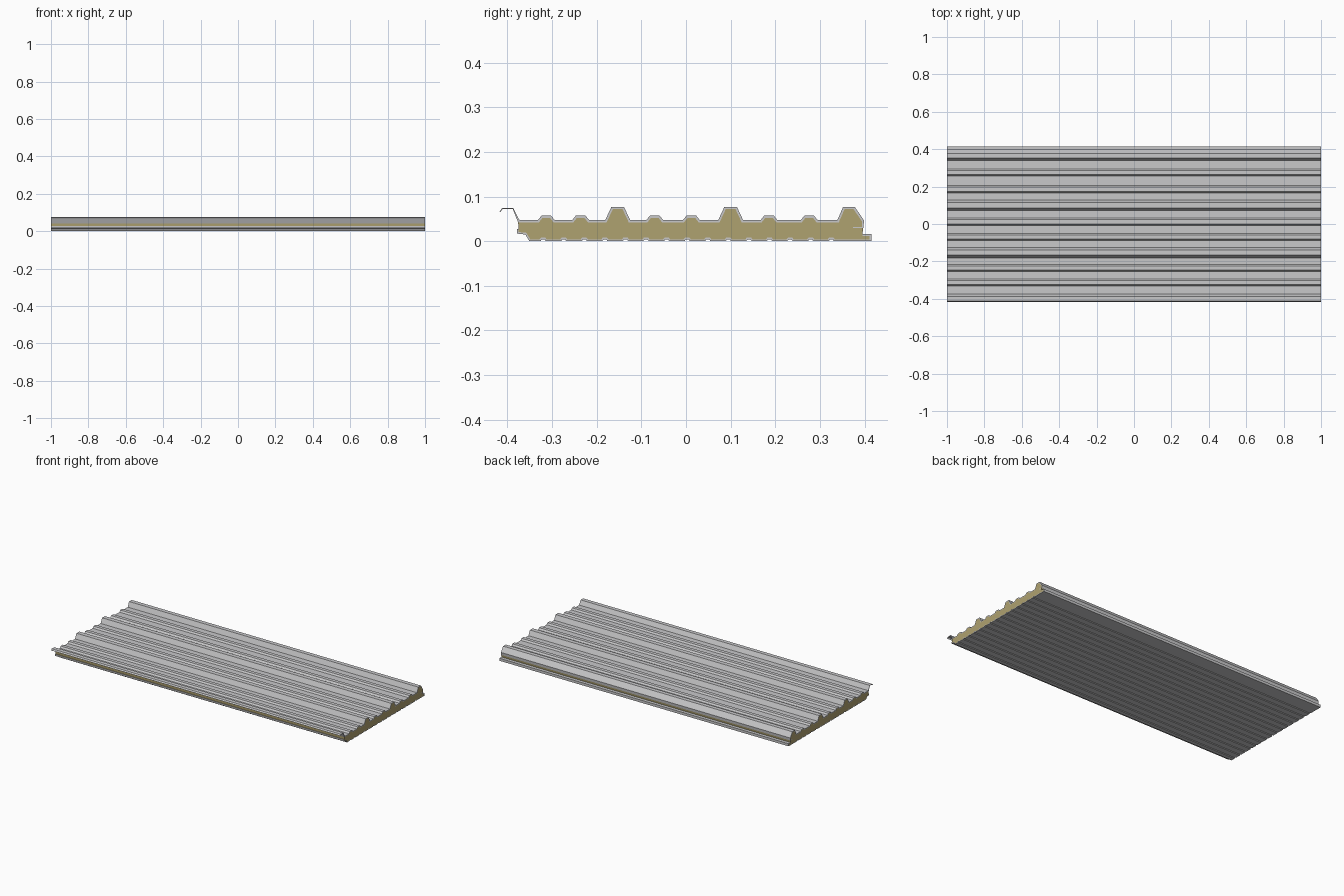
import bpy
import bmesh
from mathutils import Vector

if "Cube" in bpy.data.objects:
    bpy.data.objects.remove(bpy.data.objects["Cube"])

LENGTH = 2.0


def material(name, rgb):
    m = bpy.data.materials.new(name)
    m.diffuse_color = (*rgb, 1)
    m.use_nodes = True
    m.node_tree.nodes["Principled BSDF"].inputs["Base Color"].default_value = m.diffuse_color
    return m


steel = material("light grey steel", (0.58, 0.58, 0.59))
foam = material("tan foam", (0.43, 0.36, 0.16))


def offset(path, thick, side):
    """Mitred parallel of an open (y, z) path; side +1 is left, -1 is right."""
    pts = [Vector(p) for p in path]
    result = []
    for i, p in enumerate(pts):
        normals = []
        for a, b in ((i - 1, i), (i, i + 1)):
            if a >= 0 and b < len(pts):
                d = (pts[b] - pts[a]).normalized()
                normals.append(Vector((-d.y, d.x)) * side)
        n = sum(normals, Vector((0, 0))).normalized()
        result.append(p + n * thick[i] / max(n.dot(normals[0]), 0.4))
    return result


def build(name, outline, mat, strip=False):
    """Extrude a closed (y, z) outline along x; strips get quad end caps."""
    bm = bmesh.new()
    left, right = [[bm.verts.new((x, p[0], p[1])) for p in outline]
                   for x in (-LENGTH / 2, LENGTH / 2)]
    n = len(outline)
    for i in range(n):
        j = (i + 1) % n
        bm.faces.new((left[i], left[j], right[j], right[i]))
    for ring in (left, right):
        if strip:
            for i in range(n // 2 - 1):
                bm.faces.new((ring[i], ring[i + 1], ring[n - 2 - i], ring[n - 1 - i]))
        else:
            bm.faces.new(ring)
    bmesh.ops.recalc_face_normals(bm, faces=bm.faces)
    mesh = bpy.data.meshes.new(name)
    bm.to_mesh(mesh)
    bm.free()
    mesh.materials.append(mat)
    obj = bpy.data.objects.new(name, mesh)
    bpy.context.collection.objects.link(obj)


def rib(path, centre, base, top, low, high):
    path += [(centre - base, low), (centre - top, high),
             (centre + top, high), (centre + base, low)]


# Top sheet: overlapping edge, small and large ribs, folded side joint
PAN = 0.047
top = [(-0.418, 0.066), (-0.412, 0.074), (-0.387, 0.074), (-0.373, PAN)]
for centre, large in ((-0.313, 0), (-0.236, 0), (-0.153, 1), (-0.07, 0),
                      (0.012, 0), (0.1, 1), (0.186, 0), (0.276, 0)):
    if large:
        rib(top, centre, 0.028, 0.014, PAN, 0.077)
    else:
        rib(top, centre, 0.019, 0.011, PAN, 0.057)
top += [(0.339, PAN), (0.352, 0.077), (0.378, 0.077), (0.399, 0.046),
        (0.397, 0.029), (0.374, 0.029)]
top_thick = [0.002] * 3 + [0.005] * (len(top) - 5) + [0.003] * 2
top_inner = offset(top, top_thick, -1)

# Bottom sheet: stepped edge, fine stiffening grooves, folded lip
bottom = [(-0.379, 0.027), (-0.379, 0.017), (-0.36, 0.015), (-0.351, 0)]
for i in range(15):
    rib(bottom, -0.32 + i * 0.0461, 0.006, 0.003, 0, 0.004)
bottom += [(0.415, 0), (0.415, 0.016), (0.395, 0.016)]
bottom_inner = offset(bottom, [0.004] * len(bottom), 1)

build("top_sheet", top + top_inner[::-1], steel, True)
build("bottom_sheet", bottom + bottom_inner[::-1], steel, True)

# Foam core fills the space between the two sheets
build("foam_core", top_inner[3:] + [top[-1], top[-2], bottom[-1]]
      + bottom_inner[::-1], foam)
